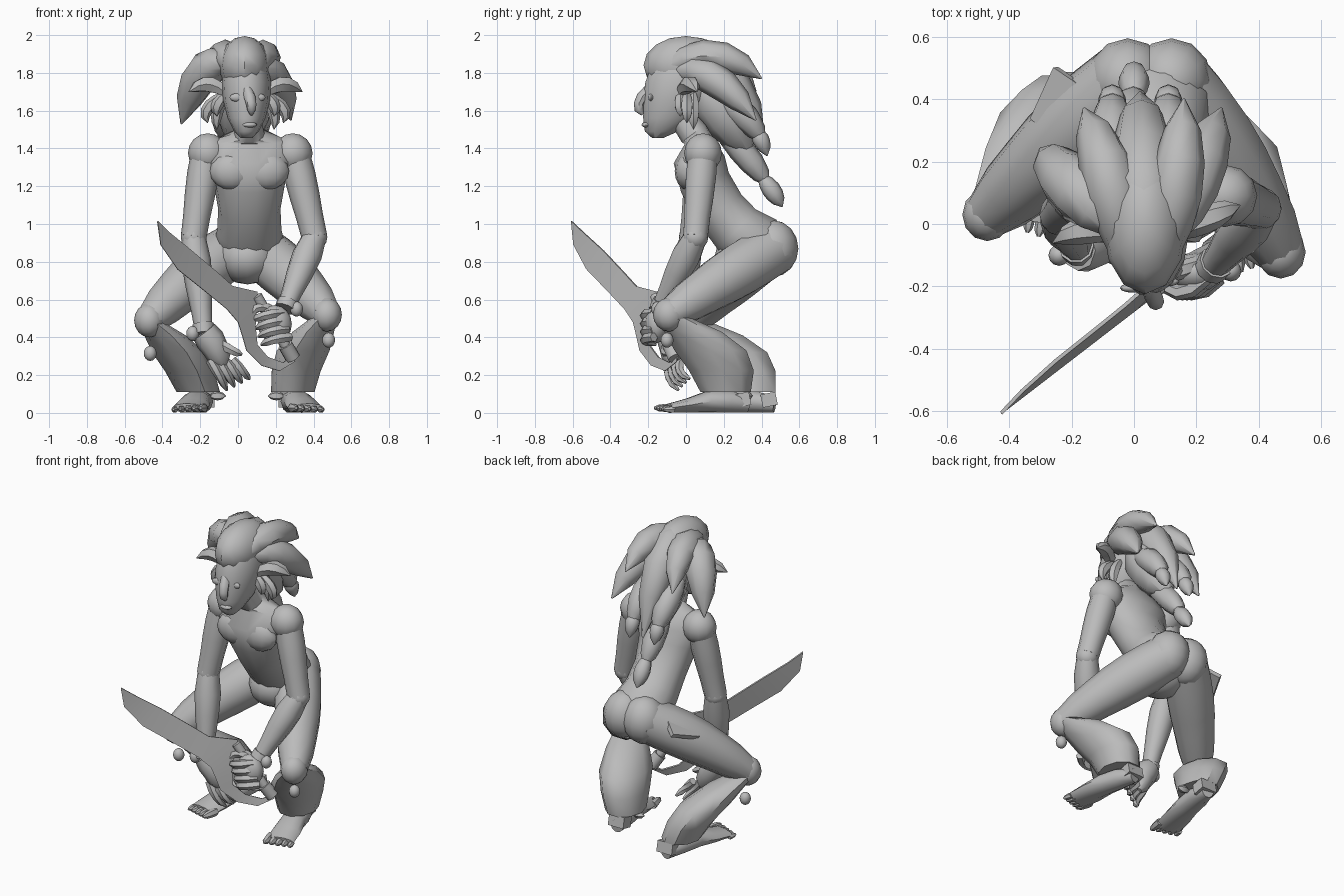
import bpy, bmesh, math
from mathutils import Vector

old = bpy.data.objects.get("Cube")
if old:
    bpy.data.objects.remove(old)

# One plain grey for everything
grey = bpy.data.materials.new("plain_grey")
grey.use_nodes = True
colour = (.5, .5, .5, 1)
grey.diffuse_color = colour
grey.node_tree.nodes["Principled BSDF"].inputs["Base Color"].default_value = colour
parts = []

# Thickness along each kind of curved part, start to end
LOCK = (.5, .85, 1, .95, .7, .05)
FINGER = (.9, 1, .9, .8, .3)
UPPER_ARM = (1, 1.05, 1, .9, .85)
FOREARM = (.85, 1.05, .95, .75, .6)
THIGH = (.95, 1, 1, .95, .85, .75, .55)


def finish(name, bm, location=(0, 0, 0), rotation=(0, 0, 0)):
    bmesh.ops.remove_doubles(bm, verts=bm.verts, dist=.0005)
    bmesh.ops.recalc_face_normals(bm, faces=bm.faces)
    mesh = bpy.data.meshes.new(name)
    bm.to_mesh(mesh)
    bm.free()
    mesh.materials.append(grey)
    obj = bpy.data.objects.new(name, mesh)
    obj.location = location
    obj.rotation_euler = rotation
    bpy.context.collection.objects.link(obj)
    parts.append(obj)


def bridge(bm, rings):
    """Join successive rings of vertices and cap both ends."""
    count = len(rings[0])
    for low, high in zip(rings, rings[1:]):
        for i in range(count):
            j = (i + 1) % count
            bm.faces.new((low[i], low[j], high[j], high[i]))
    bm.faces.new(rings[0][::-1])
    bm.faces.new(rings[-1])


def loft(name, centres, widths, depths, sides=10, level=False):
    """Tube of elliptical rings; level keeps the rings horizontal."""
    centres = [Vector(c) for c in centres]
    whole = (centres[-1] - centres[0]).normalized()
    ref = Vector((0, 1, 0)) if abs(whole.x) > .8 else Vector((1, 0, 0))
    bm = bmesh.new()
    rings = []
    for k, (centre, wide, deep) in enumerate(zip(centres, widths, depths)):
        along = centres[min(k + 1, len(centres) - 1)] - centres[max(k - 1, 0)]
        along = Vector((0, 0, 1)) if level else along.normalized()
        a = (ref - along * ref.dot(along)).normalized()
        b = along.cross(a)
        turns = [math.tau * i / sides for i in range(sides)]
        rings.append([bm.verts.new(centre + a * wide * math.cos(t) + b * deep * math.sin(t))
                      for t in turns])
    bridge(bm, rings)
    finish(name, bm)


def curve_points(start, middle, end, count):
    """Smooth curve that passes through all three points."""
    start, middle, end = Vector(start), Vector(middle), Vector(end)
    handle = middle * 2 - (start + end) / 2
    steps = [i / (count - 1) for i in range(count)]
    return [start.lerp(handle, t).lerp(handle.lerp(end, t), t) for t in steps]


def tendril(name, start, middle, end, radius, profile=LOCK, sides=8):
    sizes = [radius * p for p in profile]
    loft(name, curve_points(start, middle, end, len(sizes)), sizes, sizes, sides)


def band(name, start, end, radius):
    loft(name, (start, end), (radius, radius), (radius, radius))


def blob(name, centre, size):
    bm = bmesh.new()
    bmesh.ops.create_uvsphere(bm, u_segments=12, v_segments=8, radius=1)
    bmesh.ops.scale(bm, vec=size, verts=bm.verts)
    finish(name, bm, centre)


def block(name, centre, size, rotation):
    bm = bmesh.new()
    bmesh.ops.create_cube(bm, size=1)
    bmesh.ops.scale(bm, vec=size, verts=bm.verts)
    finish(name, bm, centre, rotation)


def stack(name, x, sections, level):
    """Body part on a centre line, from (y, z, width, depth) sections."""
    ys, zs, widths, depths = zip(*sections)
    loft(name, [(x, y, z) for y, z in zip(ys, zs)], widths, depths, 14, level)


# Torso, head and the smooth front of the hair
stack("torso", .06, [(-.02, 1.56, .06, .07), (.04, 1.48, .08, .08), (.07, 1.44, .21, .08),
                     (.07, 1.34, .23, .14), (.1, 1.22, .19, .14), (.18, 1.08, .165, .14),
                     (.27, .97, .17, .15), (.38, .89, .19, .17), (.5, .8, .1, .08)], False)
stack("head", .045, [(-.15, 1.455, .03, .03), (-.13, 1.49, .065, .09), (-.09, 1.56, .1, .14),
                     (-.055, 1.66, .125, .175), (-.03, 1.75, .13, .19), (0, 1.86, .11, .18),
                     (.02, 1.95, .06, .1)], True)
blob("hair_cap", (.035, 0, 1.84), (.135, .225, .155))
blob("briefs", (.05, .32, .82), (.16, .17, .14))
tendril("nose", (.05, -.2, 1.71), (.07, -.25, 1.635), (.07, -.23, 1.58), .03, FINGER)
blob("lips", (.06, -.21, 1.525), (.04, .025, .015))
block("hip_flap", (-.23, .38, .85), (.16, .19, .03), (.35, -.5, -.6))

# Paired features of the trunk and head
for side, s in (("left", 1), ("right", -1)):
    blob(side + "_buttock", (.05 + s * .07, .46, .87), (.13, .135, .15))
    blob(side + "_chest_muscle", (.06 + s * .09, .01, 1.28), (.12, .07, .1))
    blob(side + "_shoulder", (.065 + s * .225, .09, 1.375), (.105, .1, .105))
    # The face is turned a little to the left
    face, front = .05 + s * .055, s * .01 - .195
    blob(side + "_eyelid", (face, front, 1.67), (.04, .015, .022))
    root = .04 + s * .1
    tendril(side + "_ear", (root, -.03, 1.69), (root + s * .1, s * .02, 1.74),
            (root + s * .2, s * .06, 1.7), .045, LOCK, 6)
    for n in range(3):
        drop = .12 + n * .035
        reach, back = root + s * (.05 + n % 2 * .05), n * .035 - .03
        tendril(f"{side}_tuft_{n}", (root, back, 1.69), (reach, back, 1.69 - drop / 2),
                (reach, back, 1.69 - drop), .033, LOCK, 6)
    # Short braids ending in beads
    x = .02 + s * .09
    tendril(side + "_braid", (x, .16, 1.68), (x, .3, 1.58), (x, .42, 1.42), .075)
    tendril(side + "_braid_bead", (x, .37, 1.49), (x, .4, 1.44), (x, .43, 1.36), .045)

# Swept-back hair locks
tendril("hair_crown", (.04, -.15, 1.85), (.03, .17, 1.83), (.02, .42, 1.38), .11)
tendril("hair_upper_left", (.09, -.12, 1.82), (.14, .15, 1.89), (.16, .4, 1.77), .085)
tendril("hair_upper_right", (-.02, -.12, 1.82), (-.08, .15, 1.88), (-.16, .37, 1.7), .09)
tendril("hair_outer_left", (.11, -.04, 1.82), (.2, .16, 1.76), (.28, .37, 1.55), .09)
tendril("hair_outer_right", (-.06, 0, 1.86), (-.19, .12, 1.79), (-.3, .24, 1.53), .1)
tendril("hair_nape", (.03, .05, 1.8), (.03, .2, 1.6), (.02, .34, 1.36), .14)
tendril("long_tail", (.03, .14, 1.56), (0, .32, 1.36), (0, .44, 1.2), .07)
tendril("long_tail_bead", (0, .4, 1.25), (0, .46, 1.17), (0, .51, 1.09), .05)

# Legs: thighs, knees and flared trouser bottoms
for side, hip, middle, knee, shin, cuff in (
        ("left", (.1, .47, .87), (.3, .19, .7), (.47, -.09, .52), (.345, .13, .33), (.29, .21, .11)),
        ("right", (-.02, .45, .87), (-.25, .24, .7), (-.47, .03, .49), (-.315, .24, .32),
         (-.21, .34, .11))):
    tendril(side + "_thigh", hip, middle, knee, .145, THIGH, 10)
    blob(side + "_knee", knee, (.08, .085, .09))
    loft(side + "_calf", curve_points(knee, shin, cuff, 5), (.06, .11, .14, .13, .115),
         (.08, .16, .2, .18, .14), 10, True)

# Arms bent at the elbow
for side, shoulder, elbow, wrist in (("left", (.3, .09, 1.37), (.405, .05, .93), (.25, -.14, .55)),
                                     ("right", (-.17, .09, 1.37), (-.235, .03, .93),
                                      (-.18, -.08, .42))):
    shoulder, elbow, wrist = Vector(shoulder), Vector(elbow), Vector(wrist)
    tendril(side + "_upper_arm", shoulder, shoulder.lerp(elbow, .5), elbow, .08, UPPER_ARM, 10)
    blob(side + "_elbow", elbow, (.068, .068, .068))
    tendril(side + "_forearm", elbow, elbow.lerp(wrist, .5), wrist, .075, FOREARM, 10)
    band(side + "_bracelet", wrist.lerp(elbow, .1), wrist, .057)


def foot(side, heel, ball, inward):
    heel, ball = Vector(heel), Vector(ball)
    widths, heights = (.04, .07, .075, .09, .09), (.045, .06, .06, .04, .025)
    path = [heel.lerp(ball, k / 4) + Vector((0, 0, high)) for k, high in enumerate(heights)]
    loft(side + "_foot", path, widths, heights)
    forward = (ball - heel).normalized()
    across = Vector((inward, 0, 0))
    for n in range(5):
        size = .026 - n * .002
        root = ball + across * (.075 - n * .038) - forward * .03 + Vector((0, 0, size))
        tip = root + forward * (.11 - n * .013)
        tendril(f"{side}_toe_{n}", root, root.lerp(tip, .5), tip, size, FINGER, 6)
    strap = heel.lerp(ball, .3) + Vector((inward * .06, 0, .09))
    tendril(side + "_ankle_spur", strap, strap + across * .04, strap + across * .08,
            .025, LOCK, 5)
    block(side + "_heel_strap", heel + Vector((0, -.03, .07)), (.11, .08, .07), (.2, 0, 0))


foot("left", (.27, .33, 0), (.365, -.09, 0), -1)
foot("right", (-.18, .47, 0), (-.26, 0, 0), 1)

# Round beads and knee bells
for name, spot in (("left_wrist_bead", (.31, -.15, .55)), ("right_wrist_bead", (-.24, -.1, .42)),
                   ("left_knee_bell", (.48, -.1, .385)), ("right_knee_bell", (-.465, .05, .315))):
    blob(name, spot, (.034, .034, .04))

# Relaxed right hand
tendril("right_palm", (-.18, -.08, .43), (-.12, -.07, .34), (-.08, -.06, .24), .078, FINGER)
for n in range(4):
    root = Vector((-.15 + n * .04, -.09 + n * .02, .28))
    tendril(f"right_finger_{n}", root, root + Vector((.055, 0, -.09 + n * .01)),
            root + Vector((.09, .05, -.16 + n * .02)), .026, FINGER, 6)
tendril("right_thumb", (-.1, -.09, .37), (-.03, -.11, .33), (.02, -.1, .31), .028, FINGER, 6)

# Left fist closed on the grip
blob("left_palm", (.195, -.155, .47), (.09, .065, .1))
for n in range(4):
    root = Vector((.23 + n * .015, -.17, .53 - n * .043))
    tendril(f"left_finger_{n}", root, root + Vector((-.09, -.05, -.015)),
            root + Vector((-.15, .01, -.04)), .028, FINGER, 6)
tendril("left_thumb", (.2, -.13, .53), (.12, -.16, .56), (.07, -.19, .52), .03, FINGER, 6)


# Broad curved blade running into a knuckle guard, leaning back at the spine
def on_plane(x, z, lean=0):
    return Vector((x, .77 * x - .28 + lean, z))


spine = [(-.425, 1.015), (-.36, .95), (-.25, .86), (-.12, .75), (-.03, .67), (.1, .64),
         (.09, .46), (.1, .36), (.155, .295), (.235, .265), (.29, .3)]
edge = [(-.425, 1.01), (-.41, .89), (-.32, .76), (-.17, .64), (-.06, .55), (0, .48),
        (.025, .4), (.045, .33), (.125, .25), (.22, .222), (.3, .27)]
sabre = bmesh.new()
normal = Vector((.77, -1, .3)).normalized()
rings = []
for upper, lower in zip(spine, edge):
    thick, thin = normal * .006, normal * .002
    top, bottom = on_plane(*upper, (upper[1] - lower[1]) * .35), on_plane(*lower)
    rings.append([sabre.verts.new(corner) for corner in
                  (top + thick, top - thick, bottom - thin, bottom + thin)])
bridge(sabre, rings)
finish("sabre_blade_and_guard", sabre)
band("sabre_grip", on_plane(.1, .62, .04), on_plane(.26, .34), .028)
band("sabre_pommel", on_plane(.25, .36), on_plane(.29, .29), .04)

# Smooth shading that keeps the creases
bpy.ops.object.select_all(action="DESELECT")
for obj in parts:
    obj.select_set(True)
bpy.context.view_layer.objects.active = parts[0]
bpy.ops.object.shade_smooth_by_angle(angle=math.radians(45))
